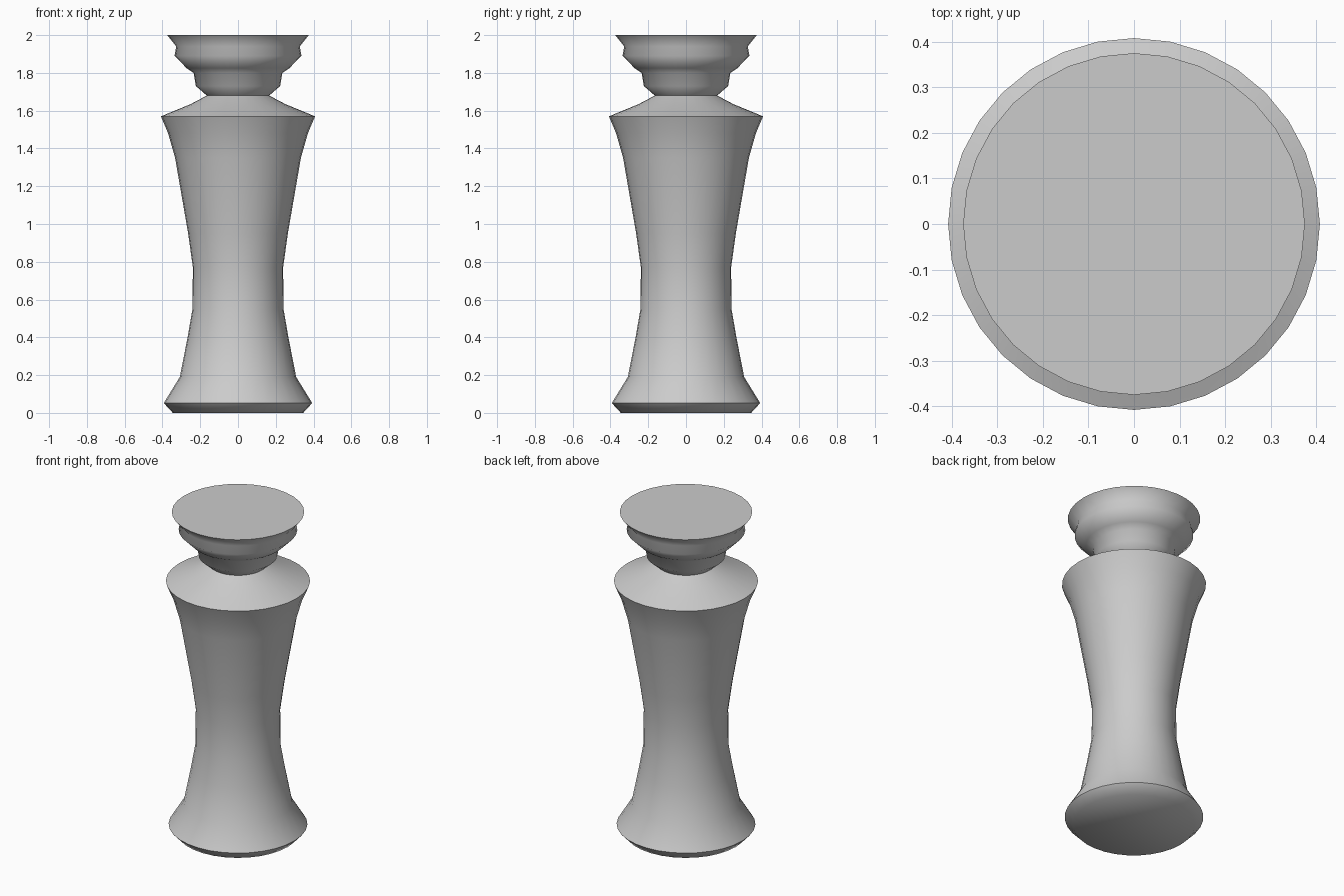
import bpy, bmesh, math

if "Cube" in bpy.data.objects:
    bpy.data.objects.remove(bpy.data.objects["Cube"])

SIDES = 32

# Radius and height pairs, bottom to top
BODY = [(.345, 0), (.393, .052), (.308, .19), (.267, .40), (.241, .55), (.239, .77),
        (.264, .95), (.333, 1.35), (.37, 1.48), (.408, 1.57), (.25, 1.635), (.165, 1.68)]
HEAD = [(.165, 1.68), (.223, 1.73), (.235, 1.80), (.272, 1.825), (.336, 1.89),
        (.327, 1.94), (.375, 2.0)]

# One lathe-turned solid, with flat caps
bm = bmesh.new()
rings = []
for r, z in BODY + HEAD[1:]:
    rings.append([bm.verts.new((r * math.cos(2 * math.pi * i / SIDES),
                                r * math.sin(2 * math.pi * i / SIDES), z))
                  for i in range(SIDES)])
for low, high in zip(rings, rings[1:]):
    for i in range(SIDES):
        j = (i + 1) % SIDES
        bm.faces.new((low[i], low[j], high[j], high[i]))
bm.faces.new(rings[0][::-1])
bm.faces.new(rings[-1])

mesh = bpy.data.meshes.new("turned_pillar")
bm.to_mesh(mesh)
bm.free()
pillar = bpy.data.objects.new("turned_pillar", mesh)
bpy.context.collection.objects.link(pillar)

# Smooth surface with crisp rims
bpy.context.view_layer.objects.active = pillar
pillar.select_set(True)
bpy.ops.object.shade_smooth_by_angle(angle=math.radians(60))
